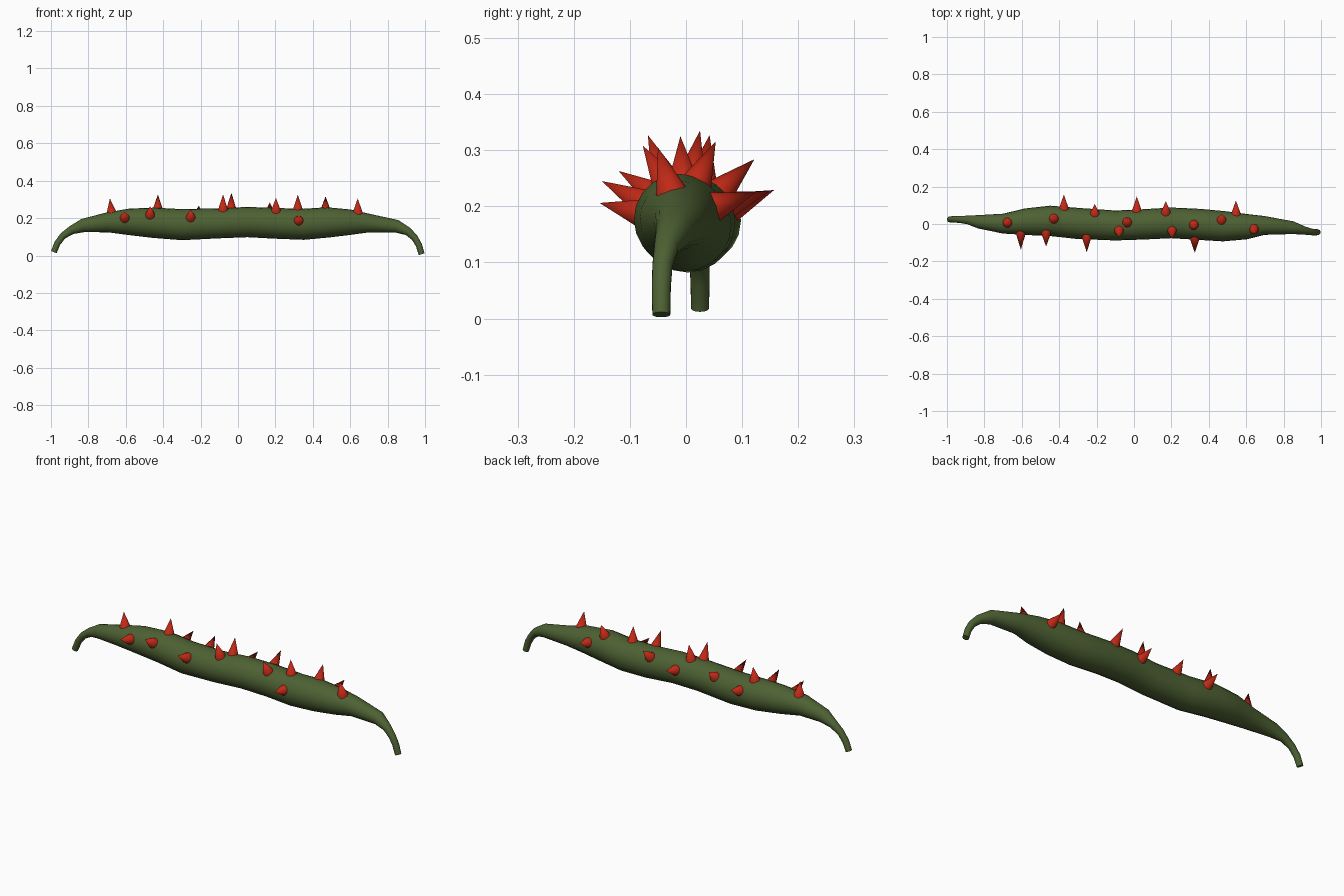
import bpy, bmesh, math
from mathutils import Vector

if "Cube" in bpy.data.objects:
    bpy.data.objects.remove(bpy.data.objects["Cube"])


def material(name, rgb):
    m = bpy.data.materials.new(name)
    m.diffuse_color = (*rgb, 1)
    m.use_nodes = True
    m.node_tree.nodes["Principled BSDF"].inputs["Base Color"].default_value = m.diffuse_color
    return m


GREEN = material("moss green", (0.075, 0.12, 0.033))
RED = material("thorn red", (0.53, 0.022, 0.008))


def finish(bm, name, mat, angle):
    bmesh.ops.recalc_face_normals(bm, faces=bm.faces)
    me = bpy.data.meshes.new(name)
    bm.to_mesh(me)
    bm.free()
    me.materials.append(mat)
    ob = bpy.data.objects.new(name, me)
    bpy.context.collection.objects.link(ob)
    bpy.ops.object.select_all(action='DESELECT')
    ob.select_set(True)
    bpy.context.view_layer.objects.active = ob
    bpy.ops.object.shade_smooth_by_angle(angle=math.radians(angle))
    return ob


# Stem stations: x, y, z, radius
STEM = [
    (-.985, .025, .018, .016), (-.966, .025, .065, .017), (-.936, .024, .105, .018),
    (-.89, .022, .136, .023), (-.83, .012, .160, .036), (-.7, .002, .177, .053),
    (-.58, .012, .180, .071), (-.45, .017, .175, .081), (-.3, .003, .165, .083),
    (-.1, -.008, .172, .080), (.05, -.002, .179, .081), (.2, .006, .172, .082),
    (.35, -.002, .167, .083), (.48, -.012, .177, .081), (.6, -.014, .178, .068),
    (.7, -.008, .173, .050), (.85, -.020, .156, .034), (.91, -.035, .128, .022),
    (.945, -.042, .094, .018), (.967, -.044, .056, .017), (.982, -.044, .007, .016)]
SIDES = 20


# Stem: rings lofted along the path, square to it
bm = bmesh.new()
pts = [Vector(s[:3]) for s in STEM]
rings = []
for i, s in enumerate(STEM):
    t = (pts[min(i + 1, len(pts) - 1)] - pts[max(i - 1, 0)]).normalized()
    side = Vector((0, 1, 0))
    side = (side - t * side.dot(t)).normalized()
    up = t.cross(side)
    rings.append([bm.verts.new(pts[i] + s[3] * (math.cos(a) * side + math.sin(a) * up))
                  for a in (2 * math.pi * k / SIDES for k in range(SIDES))])
for a, b in zip(rings, rings[1:]):
    for k in range(SIDES):
        n = (k + 1) % SIDES
        bm.faces.new((a[k], a[n], b[n], b[k]))
bm.faces.new(rings[0])
bm.faces.new(rings[-1])
finish(bm, "stem", GREEN, 50)


def stem_at(x):
    for a, b in zip(STEM, STEM[1:]):
        if a[0] <= x <= b[0]:
            f = (x - a[0]) / (b[0] - a[0])
            v = [p + (q - p) * f for p, q in zip(a, b)]
            return Vector(v[:3]), v[3]


# Thorns: base x, tip x, tip y, tip z; each points out from the stem centre
THORNS = [
    (-.67, -.685, .01, .305), (-.605, -.605, -.137, .232), (-.47, -.47, -.12, .263),
    (-.43, -.428, .042, .327), (-.375, -.375, .157, .229), (-.21, -.21, .106, .266),
    (-.253, -.253, -.15, .245), (-.08, -.08, -.068, .327), (-.037, -.035, .025, .335),
    (.015, .015, .147, .226), (.17, .17, .122, .284), (.203, .203, -.077, .308),
    (.32, .32, -.01, .325), (.325, .325, -.154, .206), (.468, .468, .053, .316),
    (.545, .545, .125, .225), (.64, .64, -.05, .305)]

for i, (bx, tx, ty, tz) in enumerate(THORNS):
    centre, r = stem_at(bx)
    tip = Vector((tx, ty, tz))
    d = tip - centre
    base = centre + d.normalized() * (r - .012)
    axis = tip - base
    bm = bmesh.new()
    bmesh.ops.create_cone(bm, cap_ends=True, segments=12, radius1=.029, radius2=0,
                          depth=axis.length)
    rot = axis.to_track_quat('Z', 'Y').to_matrix()
    for v in bm.verts:
        v.co = rot @ v.co + (base + tip) / 2
    bmesh.ops.remove_doubles(bm, verts=bm.verts, dist=1e-5)
    finish(bm, f"thorn_{i + 1}", RED, 50)
